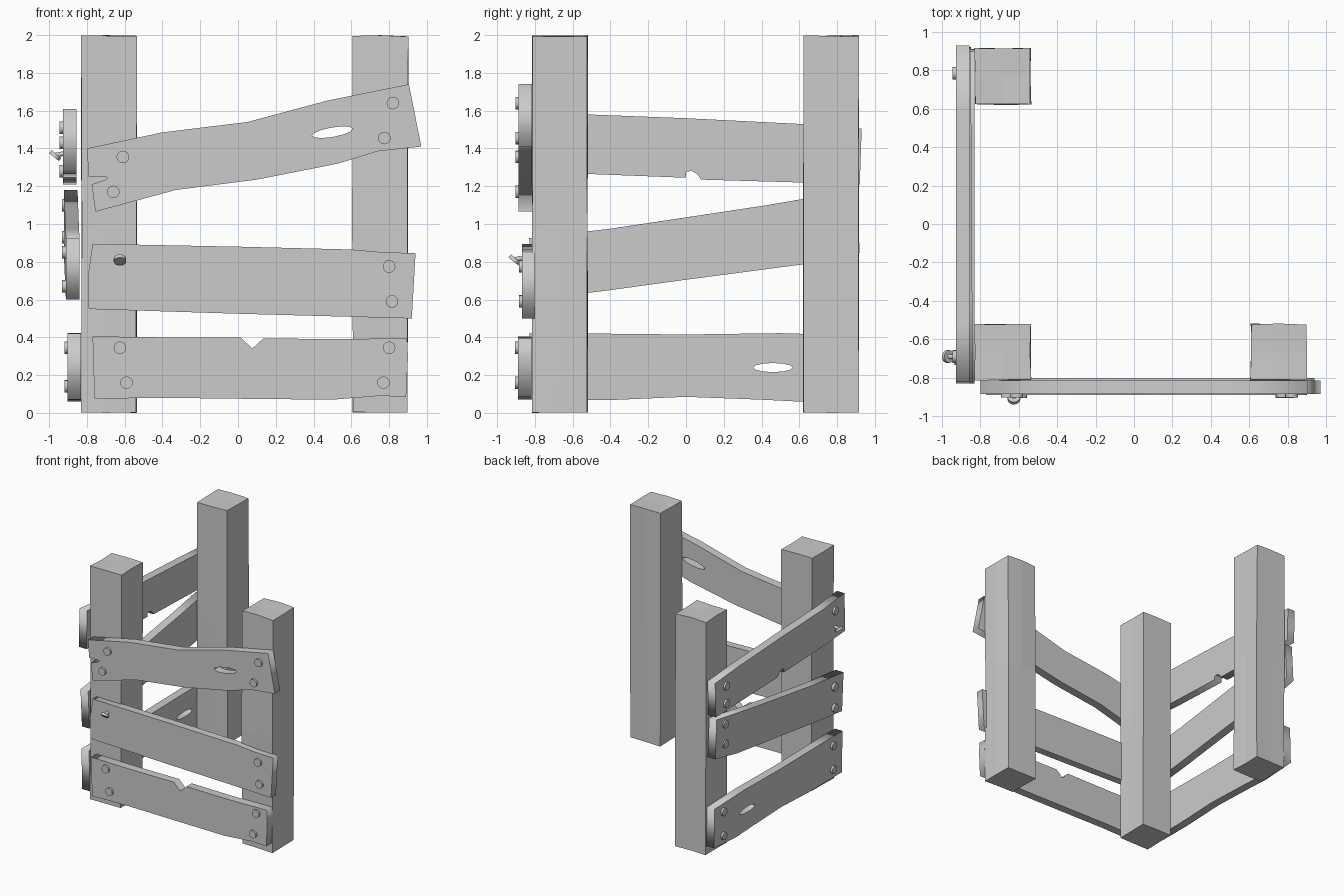
import bpy, bmesh, math, random
from mathutils import Vector

if "Cube" in bpy.data.objects:
    bpy.data.objects.remove(bpy.data.objects["Cube"])

random.seed(4)


def post(name, x, y):
    # roughly hewn square post with slightly wobbly edges
    bm = bmesh.new()
    bmesh.ops.create_cube(bm, size=1)
    bmesh.ops.subdivide_edges(bm, edges=bm.edges[:], cuts=1, use_grid_fill=True)
    for v in bm.verts:
        j = [random.uniform(-0.004, 0.004) for _ in range(3)]
        z = (v.co.z + 0.5) * 2
        z += j[2] * 8 if 0.5 < z < 1.5 else (-abs(j[2]) * 2 if z > 1 else abs(j[2]))
        v.co = Vector((x + v.co.x * 0.29 + j[0], y + v.co.y * 0.29 + j[1], z))
    me = bpy.data.meshes.new(name)
    bm.to_mesh(me)
    bm.free()
    bpy.context.collection.objects.link(bpy.data.objects.new(name, me))


def plank(name, outline, side, depth, thick=0.072, hole=None, turn=0.0):
    # outline (along, z) extruded by thickness; depth is the centre plane
    loops = [outline]
    if hole:
        cx, cz, half_len, half_h, ang = hole
        pts = []
        for i in range(12):
            t = i * math.tau / 12
            a, b = half_len * math.cos(t), half_h * math.sin(t)
            pts.append((cx + a * math.cos(ang) - b * math.sin(ang),
                        cz + a * math.sin(ang) + b * math.cos(ang)))
        loops.append(pts)
    cu = bpy.data.curves.new(name + "_profile", 'CURVE')
    cu.dimensions = '2D'
    cu.fill_mode = 'BOTH'
    cu.extrude = thick / 2
    for pts in loops:
        sp = cu.splines.new('POLY')
        sp.points.add(len(pts) - 1)
        for p, (a, b) in zip(sp.points, pts):
            p.co = (a, b, 0, 1)
        sp.use_cyclic_u = True
    tmp = bpy.data.objects.new(name + "_tmp", cu)
    bpy.context.collection.objects.link(tmp)
    dg = bpy.context.evaluated_depsgraph_get()
    me = bpy.data.meshes.new_from_object(tmp.evaluated_get(dg))
    bpy.data.objects.remove(tmp)
    bm = bmesh.new()
    bm.from_mesh(me)
    bmesh.ops.remove_doubles(bm, verts=bm.verts[:], dist=1e-5)
    bmesh.ops.recalc_face_normals(bm, faces=bm.faces[:])
    bm.to_mesh(me)
    bm.free()
    ob = bpy.data.objects.new(name, me)
    bpy.context.collection.objects.link(ob)
    q = math.pi / 2
    if side == 'front':
        ob.location, ob.rotation_euler = (0, depth, 0), (q, 0, turn)
    else:
        ob.location, ob.rotation_euler = (depth, 0, 0), (q, 0, q + turn)


def rod(name, a, b, r):
    a, b = Vector(a), Vector(b)
    d = b - a
    bpy.ops.mesh.primitive_cylinder_add(
        vertices=16, radius=r, depth=d.length, location=(a + b) / 2,
        rotation=d.to_track_quat('Z', 'Y').to_euler())
    bpy.context.object.name = name
    bpy.ops.object.shade_smooth_by_angle()


def nail(name, side, along, z, face, bent=False):
    # face is the plank's outer surface; bent nails stick out and droop
    def at(out, dz=0.0):
        d = face - out
        return (along, d, z + dz) if side == 'front' else (d, along, z + dz)
    if bent:
        rod(name + "_shaft", at(-0.03, 0.015), at(0.04, 0.003), 0.012)
        rod(name + "_head", at(0.034, 0.008), at(0.047, -0.008), 0.033)
    else:
        rod(name + "_head", at(-0.01), at(0.017), 0.033)


# posts
post("corner_post", -0.683, -0.667)
post("right_post", 0.753, -0.667)
post("back_post", -0.683, 0.767)

# front planks
plank("front_top_plank", [
    (-0.8, 1.4), (-0.4, 1.485), (0.05, 1.54), (0.48, 1.655), (0.905, 1.74), (0.97, 1.41),
    (0.74, 1.385), (0.53, 1.32), (0.1, 1.235), (-0.33, 1.18), (-0.755, 1.065),
    (-0.775, 1.21), (-0.7, 1.235), (-0.69, 1.245), (-0.71, 1.252), (-0.79, 1.25)],
    'front', -0.85, hole=(0.5, 1.486, 0.11, 0.025, 0.17))
plank("front_middle_plank", [
    (-0.77, 0.895), (0.0, 0.88), (0.6, 0.865), (0.75, 0.852), (0.94, 0.845), (0.92, 0.5),
    (0.0, 0.525), (-0.79, 0.55), (-0.795, 0.72)], 'front', -0.834, 0.066)
plank("front_bottom_plank", [
    (-0.77, 0.405), (-0.4, 0.4), (0.015, 0.4), (0.075, 0.34), (0.135, 0.395), (0.5, 0.39),
    (0.895, 0.395), (0.9, 0.3), (0.89, 0.085), (0.75, 0.09), (0.5, 0.07), (0, 0.075),
    (-0.4, 0.08), (-0.76, 0.075)], 'front', -0.853)

# left side planks
plank("left_top_plank", [
    (-0.82, 1.61), (-0.52, 1.58), (0, 1.56), (0.6, 1.53), (0.93, 1.505), (0.92, 1.21),
    (0.6, 1.22), (0.08, 1.235), (0.06, 1.265), (0.025, 1.282), (0, 1.275), (0, 1.245),
    (-0.52, 1.265), (-0.83, 1.285)], 'left', -0.891)
plank("left_middle_plank", [
    (-0.83, 0.925), (-0.4, 0.975), (0, 1.035), (0.43, 1.1), (0.9, 1.18), (0.92, 0.85),
    (0.61, 0.785), (0, 0.705), (-0.4, 0.65), (-0.81, 0.6)], 'left', -0.88, turn=0.006)
plank("left_bottom_plank", [
    (-0.83, 0.42), (-0.5, 0.42), (0, 0.415), (0.5, 0.422), (0.9, 0.41), (0.91, 0.08),
    (0.6, 0.06), (0.4, 0.07), (0, 0.085), (-0.4, 0.068), (-0.82, 0.07)],
    'left', -0.866, hole=(0.46, 0.24, 0.105, 0.024, 0))

# nails: row -> (side, outer face, positions, index of the bent nail)
rows = {
    "front_top": ('front', -0.886, [(-0.61, 1.355), (-0.66, 1.17), (0.82, 1.64), (0.775, 1.455)], -1),
    "front_middle": ('front', -0.867, [(-0.625, 0.81), (0.8, 0.775), (0.815, 0.59)], 0),
    "front_bottom": ('front', -0.889, [(-0.625, 0.345), (-0.59, 0.16), (0.8, 0.345), (0.77, 0.16)], -1),
    "left_top": ('left', -0.927, [(-0.69, 1.51), (-0.69, 1.362), (0.785, 1.43), (0.785, 1.28)], 1),
    "left_middle": ('left', -0.916, [(-0.7, 0.85), (-0.7, 0.67), (0.785, 1.1), (0.785, 0.93)], -1),
    "left_bottom": ('left', -0.902, [(-0.7, 0.345), (-0.7, 0.14), (0.785, 0.345), (0.785, 0.14)], -1),
}
for row, (side, face, spots, bent) in rows.items():
    for i, (along, z) in enumerate(spots):
        nail(f"{row}_nail_{i + 1}", side, along, z, face, i == bent)
